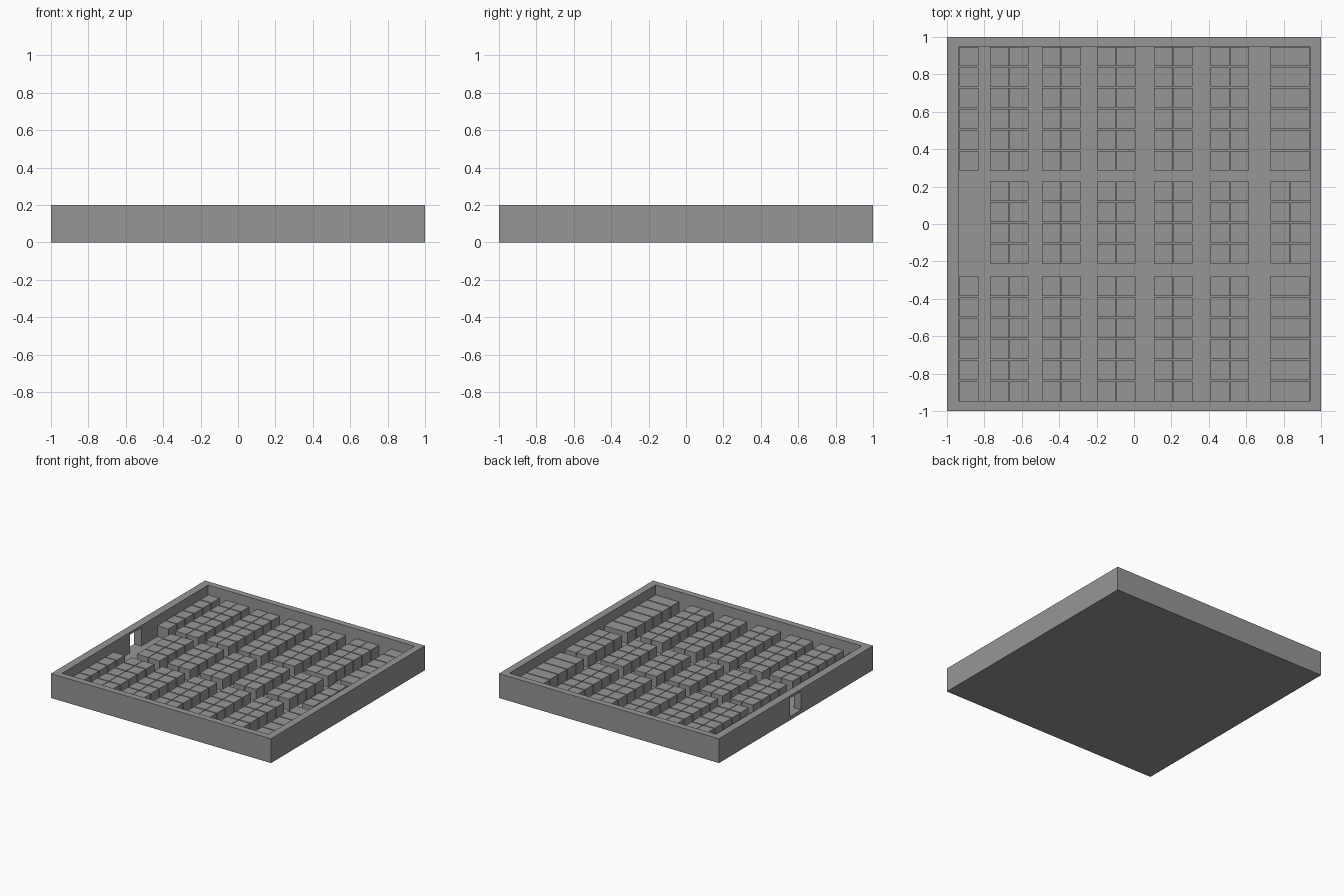
import bpy
import bmesh
from mathutils import Matrix, Vector

cube = bpy.data.objects.get("Cube")
if cube:
    bpy.data.objects.remove(cube, do_unlink=True)

GREY = 0.305
stone = bpy.data.materials.new("plain grey")
stone.use_nodes = True
stone.diffuse_color = (GREY, GREY, GREY, 1)
stone.node_tree.nodes["Principled BSDF"].inputs["Base Color"].default_value = (GREY, GREY, GREY, 1)


def boxes(name, ranges):
    """One object holding a box for every (x range, y range, z range)."""
    bm = bmesh.new()
    for spans in ranges:
        size = Vector([b - a for a, b in spans])
        middle = Vector([(a + b) / 2 for a, b in spans])
        bmesh.ops.create_cube(bm, size=1, matrix=Matrix.Translation(middle) @ Matrix.Diagonal(size).to_4x4())
    mesh = bpy.data.meshes.new(name)
    bm.to_mesh(mesh)
    bm.free()
    mesh.materials.append(stone)
    obj = bpy.data.objects.new(name, mesh)
    bpy.context.collection.objects.link(obj)
    return obj


def cut(target, cutter):
    mod = target.modifiers.new("cut", "BOOLEAN")
    mod.operation = "DIFFERENCE"
    mod.solver = "EXACT"
    mod.object = cutter
    cutter.hide_render = True
    bpy.context.view_layer.objects.active = target
    bpy.ops.object.modifier_apply(modifier=mod.name)
    bpy.data.objects.remove(cutter, do_unlink=True)


# Walled enclosure with a doorway through the -x wall
FLOOR, TOP = 0.03, 0.12
walls = boxes("walls_and_floor", [((-1, 1), (-1, 1), (0, 0.2))])
cut(walls, boxes("cavity_cutter", [((-0.935, 0.94), (-0.947, 0.948), (FLOOR, 0.3))]))
cut(walls, boxes("doorway_cutter", [((-1.1, -0.9), (-0.065, 0.08), (FLOOR, 0.18))]))

# Rows of blocks: three groups along y, split by cross aisles
PITCH, DEPTH, WIDTH = 0.112, 0.104, 0.101
groups = {"front": (-0.945, 6), "middle": (-0.212, 4), "back": (0.286, 6)}
pair_starts = [-0.77, -0.492, -0.198, 0.107, 0.41]

for group, (start, count) in groups.items():
    columns = []
    for x in pair_starts:
        columns += [(x, x + WIDTH), (x + WIDTH + 0.004, x + 2 * WIDTH + 0.004)]
    if group == "middle":
        columns += [(0.731, 0.834), (0.838, 0.942)]
    else:
        # Single blocks by the -x wall, wide blocks by the +x wall
        columns += [(-0.933, -0.832), (0.727, 0.938)]
    rows = [(start + i * PITCH, min(start + i * PITCH + DEPTH, 0.947)) for i in range(count)]
    boxes(group + "_blocks", [(c, r, (FLOOR - 0.005, TOP)) for c in columns for r in rows])
